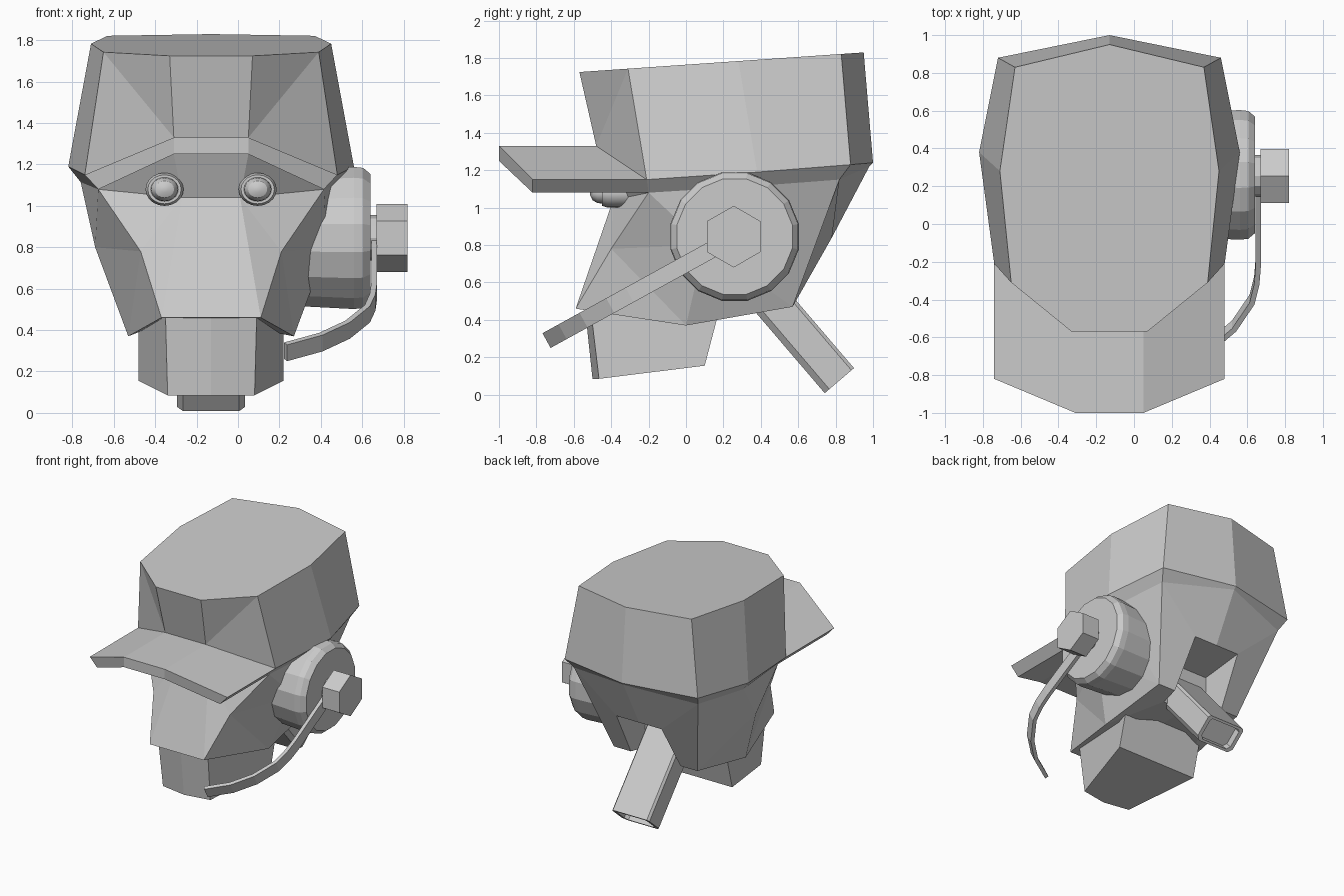
import bpy, bmesh, math
from mathutils import Vector

if "Cube" in bpy.data.objects:
    bpy.data.objects.remove(bpy.data.objects["Cube"])

CX = -0.13  # symmetry plane of the head


def make(name, verts, faces, mirror=False):
    """Mesh object; mirrored parts are given as their +x half about CX."""
    me = bpy.data.meshes.new(name)
    me.from_pydata([tuple(v) for v in verts], [], faces)
    ob = bpy.data.objects.new(name, me)
    bpy.context.collection.objects.link(ob)
    if mirror:
        ob.location.x = CX
    bm = bmesh.new()
    bm.from_mesh(me)
    if mirror:
        geom = bm.verts[:] + bm.edges[:] + bm.faces[:]
        bmesh.ops.mirror(bm, geom=geom, axis='X', merge_dist=0.0005)
        bmesh.ops.remove_doubles(bm, verts=bm.verts, dist=0.0005)
    bmesh.ops.recalc_face_normals(bm, faces=bm.faces)
    bm.to_mesh(me)
    bm.free()
    return ob


def named(name, points, faces):
    """Mirrored part from a dict of named half points and faces spelled with those names."""
    keys = list(points)
    return make(name, points.values(), [[keys.index(k) for k in f.split()] for f in faces], True)


def loft(name, rings):
    """Closed rings of equal length skinned and capped."""
    n = len(rings[0])
    faces = [(r * n + i, r * n + (i + 1) % n, (r + 1) * n + (i + 1) % n, (r + 1) * n + i)
             for r in range(len(rings) - 1) for i in range(n)]
    faces += [tuple(range(n)), tuple(range((len(rings) - 1) * n, len(rings) * n))]
    return make(name, [v for r in rings for v in r], faces)


def lathe(name, profile, centre, axis, sides, phase=0.0, stretch=1.0):
    """Turned part: profile of (radius, distance along axis)."""
    rings = []
    for r, d in profile:
        ring = []
        for i in range(sides):
            a = 2 * math.pi * i / sides + phase
            u, w = r * math.sin(a) * stretch, r * math.cos(a)
            ring.append((d, centre[0] + u, centre[1] + w) if axis == 'x'
                        else (centre[0] + u, d, centre[1] + w))
        rings.append(ring)
    return loft(name, rings)


# Cap rim and lower edge points, shared with the head
rim = dict(r0=(0, -.48, 1.33), r1=(.18, -.48, 1.33), r2=(.61, -.21, 1.15),
           r3=(.69, .38, 1.19), r4=(.59, .88, 1.23), r5=(0, 1, 1.24))
low = dict(l0=(0, -.48, 1.25), l1=(.18, -.48, 1.25), l2=(.545, -.2, 1.08),
           l3=(.63, .36, 1.115), l4=(.55, .82, 1.15), l5=(0, .98, 1.22))

# Cap crown with a tilted flat top
crown_xy = [(0, -.57), (.2, -.57), (.52, -.31), (.58, .28), (.5, .83), (0, .95)]
crown = {f"t{i}": (x, y, 1.725 + .069 * (y + .57)) for i, (x, y) in enumerate(crown_xy)}
named("cap", {**crown, **rim, **low},
      ["t0 t1 t2 t3 t4 t5", "t0 t1 r1 r0", "t1 t2 r1", "t2 r2 r1"]
      + [f"t{i} t{i+1} r{i+1} r{i}" for i in (2, 3, 4)]
      + [f"r{i} r{i+1} l{i+1} l{i}" for i in range(5)]
      + ["l0 l1 l2 l3 l4 l5"])

# Folded brim
named("cap_brim", {**rim, **low,
                   "a0": (0, -1, 1.33), "a1": (.18, -1, 1.33), "a2": (.61, -.82, 1.15),
                   "b0": (0, -1, 1.25), "b1": (.18, -1, 1.25), "b2": (.545, -.82, 1.08)},
      ["a0 a1 r1 r0", "a1 a2 r2 r1", "b0 b1 l1 l0", "b1 b2 l2 l1",
       "a0 a1 b1 b0", "a1 a2 b2 b1", "a2 r2 l2 b2"])

# Head with a neck recess at the back
named("head", {**low,
               "f0": (0, -.39, 1.04), "f1": (.14, -.39, 1.04),
               "m": (.34, -.4, .78), "c0": (0, -.59, .46), "c": (.24, -.59, .46),
               "s": (.56, .1, .8), "j": (.4, 0, .37), "k": (.37, .57, .47),
               "n": (.22, .57, .47), "t": (.2, .78, .84), "t0": (0, .78, .84),
               "ti": (.2, .42, .8), "ti0": (0, .42, .8),
               "ni": (.2, .42, .45), "ni0": (0, .42, .45)},
      ["l0 l1 f1 f0", "l1 l2 f1", "f1 l2 m", "f1 m c", "f0 f1 c c0",
       "l2 s m", "m s j", "m j c", "l2 l3 s", "l3 l4 k", "l3 k s", "s k j",
       "l4 l5 t0 t", "l4 t n k", "t n ni ti", "t0 t ti ti0", "ti ni ni0 ti0",
       "c0 c j ni ni0", "j k n ni"])

# Jaw block
named("jaw", {"a0": (0, -.54, .46), "a1": (.22, -.51, .46), "a2": (.35, .18, .46),
              "a3": (0, .18, .46), "b0": (0, -.5, .085), "b1": (.21, -.465, .085),
              "b2": (.35, .1, .155), "b3": (0, .1, .155)},
      ["a0 a1 a2 a3", "b0 b1 b2 b3", "a0 a1 b1 b0", "a1 a2 b2 b1", "a2 a3 b3 b2"])

# Eyes
for side, label in ((-1, "left"), (1, "right")):
    eye = lathe(f"eye_{label}", [(.08, -.3), (.08, -.42), (.07, -.45), (.058, -.45),
                                 (.055, -.475), (.04, -.5), (.015, -.512)],
                (CX + side * .225, 1.08), 'y', 20, stretch=1.15)
    eye.data.shade_smooth()
    bpy.context.view_layer.objects.active = eye
    eye.select_set(True)
    bpy.ops.object.shade_smooth_by_angle(angle=math.radians(30))
    eye.select_set(False)

# Slanted neck post with chamfered underside and hollow end
axis = Vector((0, .65, -.76))
across = Vector((0, .76, .65))
section = [(-.15, .103), (.15, .103), (.165, .085), (.165, -.07), (.135, -.103),
           (-.135, -.103), (-.165, -.07), (-.165, .085)]


def post_ring(d, scale=1.0):
    base = Vector((CX, .82, .075)) - axis * d
    return [base + Vector((x * scale, 0, 0)) + across * (w * scale) for x, w in section]


loft("neck_post", [post_ring(.85), post_ring(0), post_ring(0, .82), post_ring(.06, .82)])

# Ear cup, stub and hexagonal knob on the right
lathe("ear_cup", [(.335, .28), (.35, .56), (.345, .605), (.315, .64)], (.26, .845), 'x', 16, math.pi / 16)
lathe("knob_stub", [(.11, .62), (.11, .68)], (.255, .845), 'x', 12)
lathe("hex_knob", [(.165, .67), (.165, .82)], (.255, .845), 'x', 6)

# Flat microphone boom bending round to the mouth
path = [Vector((x, y, .295 + .55 * (y + .735))) for x, y in
        [(.658, .22), (.658, -.2), (.65, -.3), (.625, -.4), (.53, -.54), (.4, -.65), (.23, -.735)]]
normal = Vector((0, -.48, .876))
rings = []
for i, p in enumerate(path):
    tangent = (path[min(i + 1, len(path) - 1)] - path[max(i - 1, 0)]).normalized()
    side = tangent.cross(normal).normalized()
    rings.append([p + normal * (.045 * a) + side * (.014 * b)
                  for a, b in ((-1, -1), (-1, 1), (1, 1), (1, -1))])
loft("microphone_boom", rings)
